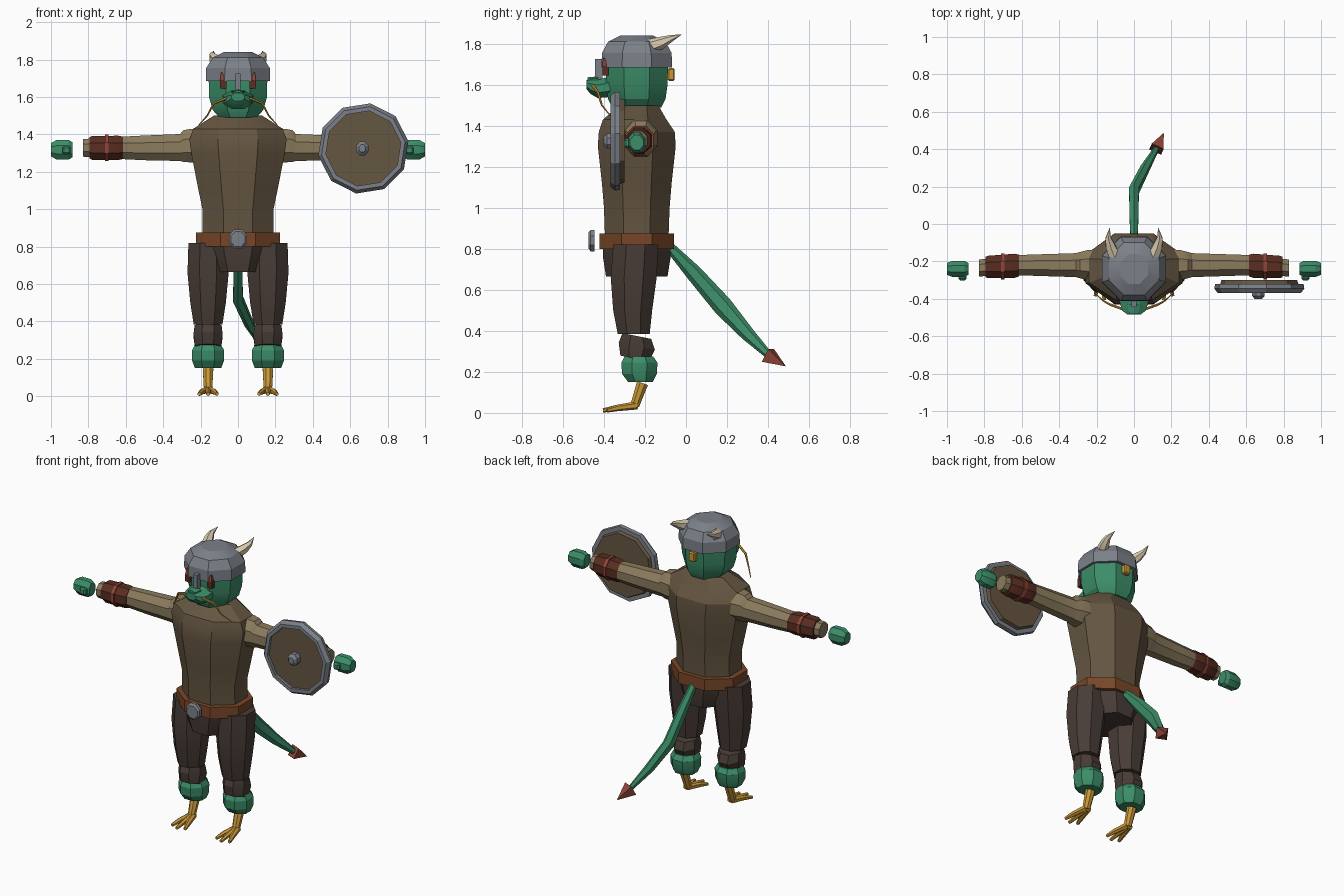
import bpy, bmesh, math
from mathutils import Vector

cube = bpy.data.objects.get("Cube")
if cube:
    bpy.data.objects.remove(cube)


def material(name, rgb):
    m = bpy.data.materials.new(name)
    m.use_nodes = True
    m.diffuse_color = (*rgb, 1)
    m.node_tree.nodes["Principled BSDF"].inputs["Base Color"].default_value = (*rgb, 1)
    return m


GREEN = material("green skin", (.045, .27, .14))
TUNIC = material("tunic brown", (.13, .092, .053))
SLEEVE = material("sleeve tan", (.26, .2, .11))
PANTS = material("dark trousers", (.065, .045, .037))
BELT = material("belt leather", (.19, .062, .02))
BRACER = material("bracer maroon", (.1, .026, .015))
YELLOW = material("claw yellow", (.6, .32, .04))
STEEL = material("steel grey", (.2, .22, .25))
IVORY = material("horn ivory", (.72, .62, .44))
RED = material("rust red", (.28, .06, .04))
X, Y, Z = Vector((1, 0, 0)), Vector((0, 1, 0)), Vector((0, 0, 1))


def finish(name, mat, bm):
    bmesh.ops.recalc_face_normals(bm, faces=bm.faces)
    me = bpy.data.meshes.new(name)
    bm.to_mesh(me)
    bm.free()
    me.materials.append(mat)
    ob = bpy.data.objects.new(name, me)
    bpy.context.collection.objects.link(ob)
    bpy.ops.object.select_all(action='DESELECT')
    ob.select_set(True)
    bpy.context.view_layer.objects.active = ob
    bpy.ops.object.shade_smooth_by_angle(angle=math.radians(25))
    return ob


def loft(name, mat, stations, u=X, v=Y, n=8, turn=None, closed=False):
    """Skin n-sided rings; each station is (x, y, z, half width on u, half width on v)."""
    bm = bmesh.new()
    turn = math.pi / n if turn is None else turn
    grow = 1 / math.cos(math.pi / n)
    rings = []
    for x, y, z, a, b in stations:
        ring = []
        for k in range(n):
            t = turn + math.tau * k / n
            ring.append(bm.verts.new(Vector((x, y, z)) + grow * (u * a * math.cos(t) + v * b * math.sin(t))))
        rings.append(ring)
    pairs = list(zip(rings, rings[1:])) + ([(rings[-1], rings[0])] if closed else [])
    for r, q in pairs:
        for k in range(n):
            j = (k + 1) % n
            bm.faces.new((r[k], r[j], q[j], q[k]))
    if not closed:
        bm.faces.new(rings[0])
        bm.faces.new(rings[-1])
    return finish(name, mat, bm)


def tube(name, mat, path, n=6):
    """Round tube along (x, y, z, radius) points, ring plane fixed across the whole run."""
    d = (Vector(path[-1][:3]) - Vector(path[0][:3])).normalized()
    u = d.cross(Z if abs(d.z) < .9 else Y).normalized()
    return loft(name, mat, [(*p, p[3]) for p in path], u, d.cross(u), n)


def box(name, mat, centre, size, bevel=0):
    bm = bmesh.new()
    bmesh.ops.create_cube(bm, size=1)
    for w in bm.verts:
        w.co = Vector(c + s * q for c, s, q in zip(centre, size, w.co))
    if bevel:
        bmesh.ops.bevel(bm, geom=bm.edges[:], offset=bevel, segments=1, affect='EDGES')
    return finish(name, mat, bm)


CY = -.24  # body axis depth

# Torso, belt and hips
loft("tunic", TUNIC, [(0, CY, .86, .19, .155), (0, CY, 1, .19, .16), (0, CY, 1.12, .215, .17),
                      (0, CY, 1.3, .25, .19), (0, CY, 1.37, .26, .185), (0, CY - .01, 1.43, .24, .155),
                      (0, CY + .01, 1.5, .13, .095)])
loft("belt", BELT, [(0, CY, .8, .225, .182), (0, CY, .875, .225, .182)])
loft("buckle", STEEL, [(0, -.445, .84, .048, .052), (0, -.465, .84, .048, .052),
                       (0, -.475, .84, .038, .04)], X, Z)
loft("hips", PANTS, [(0, CY, .82, .19, .165), (0, CY, .76, .175, .165), (0, CY, .665, .13, .15)])

# Head
loft("head", GREEN, [(0, CY, 1.49, .1, .12), (0, CY, 1.53, .135, .14), (0, CY, 1.6, .155, .15),
                     (0, CY, 1.71, .157, .152)])
loft("muzzle", GREEN, [(0, -.37, 1.59, .08, .05), (0, -.43, 1.58, .075, .045),
                       (0, -.465, 1.59, .06, .035), (0, -.485, 1.6, .035, .022)], X, Z)
loft("nose", GREEN, [(0, -.43, 1.62, .035, .018), (0, -.48, 1.62, .025, .014)], X, Z, 6)
loft("helmet", STEEL, [(0, CY, 1.685, .172, .172), (0, CY, 1.755, .17, .17),
                       (0, CY, 1.81, .135, .14), (0, CY, 1.84, .075, .08)])
box("nose_guard", STEEL, (0, -.425, 1.675), (.026, .036, .1))
box("head_knob", YELLOW, (0, -.072, 1.65), (.045, .034, .062), .007)

# Tail with pointed tip
loft("tail", GREEN, [(0, -.09, .82, .018, .02), (0, .04, .68, .024, .035), (0, .18, .52, .026, .042),
                     (.06, .3, .385, .024, .03), (.13, .42, .265, .012, .014)],
     X, Vector((0, .72, .69)), 6)
tube("tail_tip", RED, [(.12, .4, .28, .035), (.158, .485, .228, .001)], 4)

for s, side in ((1, "left"), (-1, "right")):
    # Face details and horns
    box(side + "_eye", BRACER, (s * .079, -.393, 1.67), (.034, .03, .05))
    loft(side + "_brow", RED, [(s * .08, -.395, 1.69, .015, .014), (s * .087, -.4, 1.73, .004, .004)], n=4)
    tube(side + "_whisker", YELLOW, [(s * .06, -.455, 1.595, .007), (s * .13, -.43, 1.565, .006),
                                     (s * .165, -.41, 1.5, .004), (s * .21, -.37, 1.45, .002)])
    tube(side + "_horn", IVORY, [(s * .1, -.18, 1.785, .032), (s * .125, -.12, 1.805, .026),
                                 (s * .138, -.075, 1.825, .015), (s * .13, -.022, 1.845, .001)])

    # Sleeve, bracer and hand
    arm_z = 1.328
    loft(side + "_sleeve", SLEEVE, [(s * x, -.22 + dy, arm_z + dz, ry, rz) for x, dy, dz, ry, rz in (
        (.17, 0, .01, .085, .085), (.25, 0, .012, .08, .09), (.29, 0, .01, .07, .085),
        (.31, 0, .002, .064, .072), (.5, 0, 0, .058, .066), (.62, 0, 0, .054, .06), (.83, -.015, 0, .045, .047))], Y, Z)
    loft(side + "_bracer", BRACER, [(s * .615, -.222, arm_z, .058, .06), (s * .64, -.224, arm_z, .065, .065),
                                    (s * .78, -.23, arm_z, .06, .064), (s * .795, -.23, arm_z, .054, .056)], Y, Z)
    loft(side + "_bracer_band", RED, [(s * .692, -.227, arm_z, .069, .071),
                                      (s * .712, -.227, arm_z, .069, .071)], Y, Z)
    loft(side + "_hand", GREEN, [(s * .885, CY, 1.318, .032, .04), (s * .905, CY, 1.318, .042, .052),
                                 (s * .97, CY, 1.318, .043, .052), (s, CY, 1.318, .032, .036)], Y, Z)
    box(side + "_thumb", GREEN, (s * .917, -.28, 1.315), (.045, .045, .045), .01)

    # Leg, cuff and clawed foot
    cx = s * .16
    loft(side + "_thigh", PANTS, [(cx, -.245, .82, .105, .11), (cx, -.255, .66, .11, .112),
                                  (cx, -.26, .5, .095, .095), (cx, -.255, .385, .077, .078)])
    loft(side + "_shin", PANTS, [(cx, -.24, .375, .072, .07), (cx, -.24, .325, .078, .088),
                                 (cx, -.25, .265, .07, .07)], X, Vector((0, 1, -.2)))
    loft(side + "_cuff", GREEN, [(cx, -.23, .275, .07, .07), (cx, -.227, .245, .086, .088),
                                 (cx, -.227, .19, .085, .085), (cx, -.222, .15, .07, .06)])
    tube(side + "_ankle", YELLOW, [(cx, -.212, .145, .028), (cx, -.25, .035, .022)], 8)
    for k in (-1, 0, 1):
        tube(f"{side}_toe_{k + 2}", YELLOW, [(cx + k * .008, -.24, .036, .017),
                                            (cx + k * .032, -.33, .025, .014),
                                            (cx + k * .047, -.405 + abs(k) * .02, .012, .009)])

# Round shield on the left arm
SX, SZ, TURN = .67, 1.325, math.radians(9)
loft("shield_board", TUNIC, [(SX, -.3, SZ, .195, .195), (SX, -.35, SZ, .21, .21)], X, Z, 10, TURN)
loft("shield_rim", STEEL, [(SX, y, SZ, r, r) for y, r in (
    (-.322, .228), (-.345, .232), (-.368, .215), (-.368, .193), (-.322, .193))],
    X, Z, 10, TURN, closed=True)
loft("shield_boss", STEEL, [(SX - .005, -.345, SZ, .033, .037), (SX - .005, -.385, SZ, .033, .037),
                            (SX - .005, -.402, SZ, .018, .02)], X, Z)
